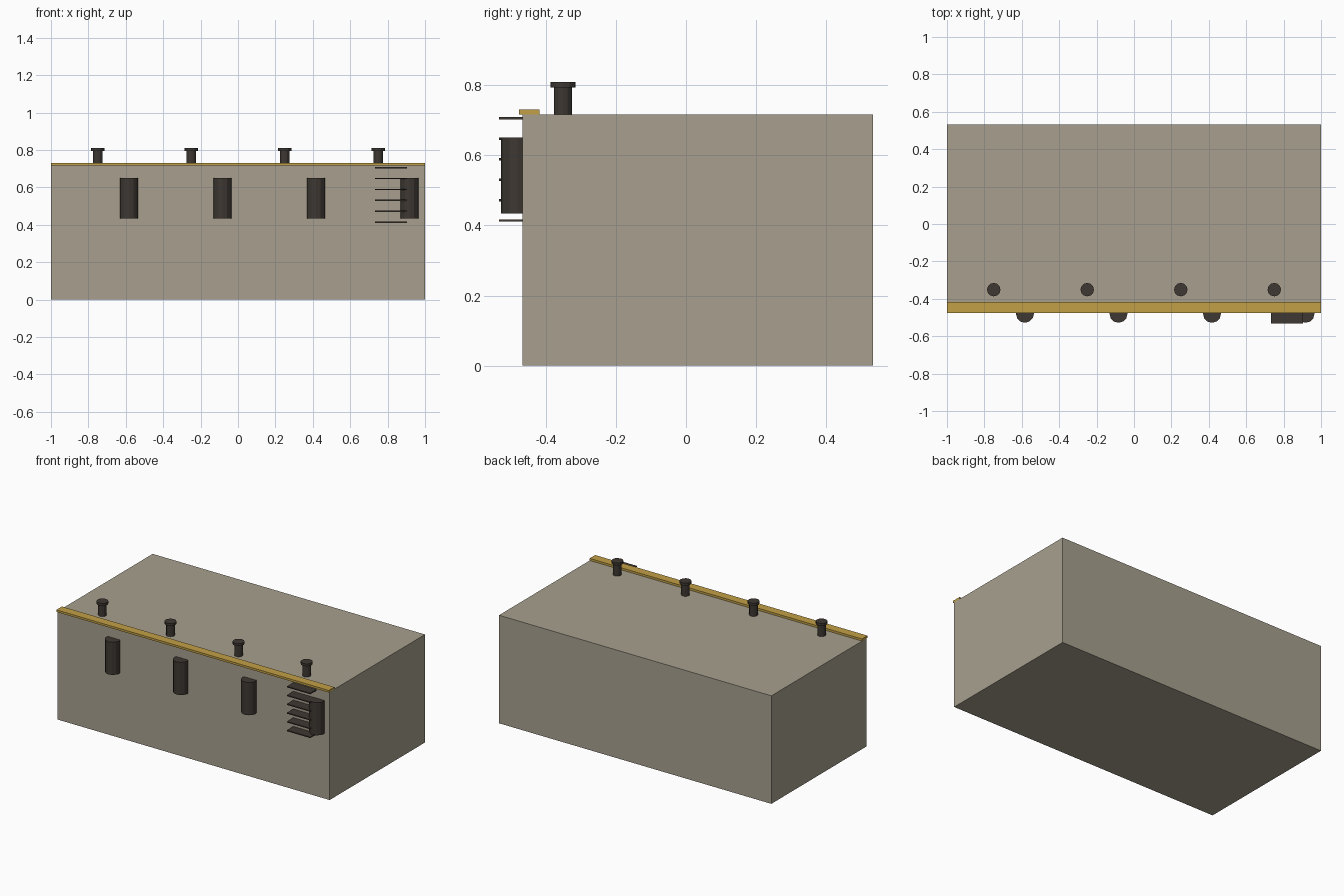
import bpy

if "Cube" in bpy.data.objects:
    bpy.data.objects.remove(bpy.data.objects["Cube"])


def material(name, rgb):
    m = bpy.data.materials.new(name)
    lin = [((c / 255 + 0.055) / 1.055) ** 2.4 for c in rgb]
    m.diffuse_color = (*lin, 1)
    m.use_nodes = True
    m.node_tree.nodes["Principled BSDF"].inputs["Base Color"].default_value = m.diffuse_color
    return m


concrete = material("concrete", (168, 160, 143))
yellow = material("edge yellow", (194, 160, 70))
dark = material("dark rubber", (62, 56, 50))


def box(name, lo, hi, mat):
    bpy.ops.mesh.primitive_cube_add(size=1, location=[(a + b) / 2 for a, b in zip(lo, hi)])
    o = bpy.context.object
    o.name = name
    for v in o.data.vertices:
        v.co = [c * (b - a) for c, a, b in zip(v.co, lo, hi)]
    o.data.materials.append(mat)
    return o


def cylinder(name, x, y, z0, z1, r, mat):
    bpy.ops.mesh.primitive_cylinder_add(vertices=12, radius=r, depth=z1 - z0,
                                        location=(x, y, (z0 + z1) / 2))
    o = bpy.context.object
    o.name = name
    o.data.materials.append(mat)
    return o


# Quay block and painted edge strip
box("quay_block", (-1, -0.467, 0), (1, 0.533, 0.717), concrete)
box("edge_strip", (-1, -0.476, 0.717), (1, -0.418, 0.731), yellow)

# Mooring bollards on the deck, fenders on the front wall
for i in range(4):
    x = -0.75 + 0.5 * i
    cylinder(f"bollard_post_{i}", x, -0.351, 0.717, 0.793, 0.026, dark)
    cylinder(f"bollard_cap_{i}", x, -0.351, 0.793, 0.809, 0.036, dark)
    cylinder(f"fender_{i}", x + 0.167, -0.48, 0.434, 0.651, 0.048, dark)

# Ladder rungs
for i in range(6):
    z = 0.414 + 0.0582 * i
    box(f"ladder_rung_{i}", (0.733, -0.533, z - 0.0035), (0.904, -0.46, z + 0.0035), dark)
